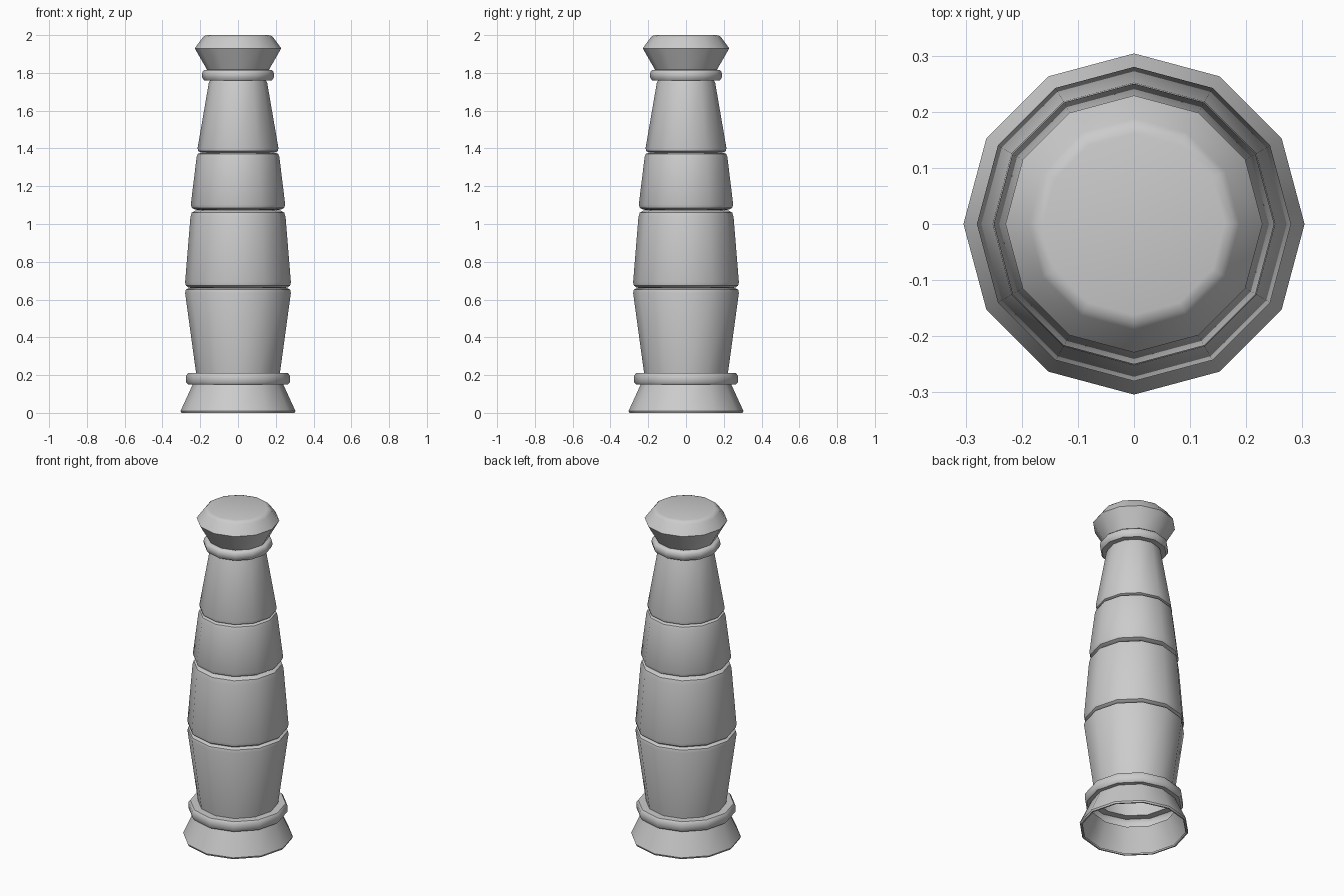
import bpy, bmesh
from math import cos, sin, pi, radians

if "Cube" in bpy.data.objects:
    bpy.data.objects.remove(bpy.data.objects["Cube"])

SIDES = 12


def lathe(name, profile, cap_top=False):
    """Revolve a (radius, height) profile, bottom to top, into a 12-sided open shell."""
    bm = bmesh.new()
    rings = [[bm.verts.new((r * cos(2 * pi * i / SIDES), r * sin(2 * pi * i / SIDES), z))
              for i in range(SIDES)] for r, z in profile]
    for lo, hi in zip(rings, rings[1:]):
        for i in range(SIDES):
            j = (i + 1) % SIDES
            bm.faces.new((lo[i], lo[j], hi[j], hi[i]))
    if cap_top:
        bm.faces.new(rings[-1])
    mesh = bpy.data.meshes.new(name)
    bm.to_mesh(mesh)
    bm.free()
    obj = bpy.data.objects.new(name, mesh)
    bpy.context.collection.objects.link(obj)
    bpy.ops.object.select_all(action='DESELECT')
    obj.select_set(True)
    bpy.context.view_layer.objects.active = obj
    bpy.ops.object.shade_smooth_by_angle(angle=radians(40))
    return obj


# Flared hollow foot with a thin turned-in lip
lathe("flared_base", [(.288, .008), (.292, 0), (.3, 0), (.304, .01), (.24, .15)])

# Rounded collar above the foot
lathe("lower_collar", [(.24, .15), (.264, .15), (.274, .162), (.274, .198),
                       (.264, .211), (.222, .211)])

# Four stacked body segments, narrowing to grooves between them
lathe("body_segment_1", [(.222, .211), (.28, .635), (.276, .652), (.262, .66), (.245, .661)])
lathe("body_segment_2", [(.245, .661), (.262, .664), (.276, .674), (.28, .692),
                         (.252, 1.035), (.245, 1.06), (.228, 1.07), (.205, 1.073)])
lathe("body_segment_3", [(.205, 1.073), (.228, 1.077), (.244, 1.085), (.25, 1.102),
                         (.219, 1.355), (.213, 1.371), (.2, 1.376), (.182, 1.378)])
lathe("body_segment_4", [(.182, 1.378), (.2, 1.38), (.211, 1.386), (.214, 1.402),
                         (.155, 1.745), (.148, 1.761)])

# Rounded collar under the cap
lathe("upper_collar", [(.148, 1.761), (.18, 1.761), (.189, 1.774), (.191, 1.79),
                       (.188, 1.806), (.178, 1.815), (.164, 1.817)])

# Faceted cap with a softened flat top
lathe("top_cap", [(.164, 1.817), (.229, 1.93), (.188, 1.986), (.178, 1.996), (.162, 2.0)],
      cap_top=True)
